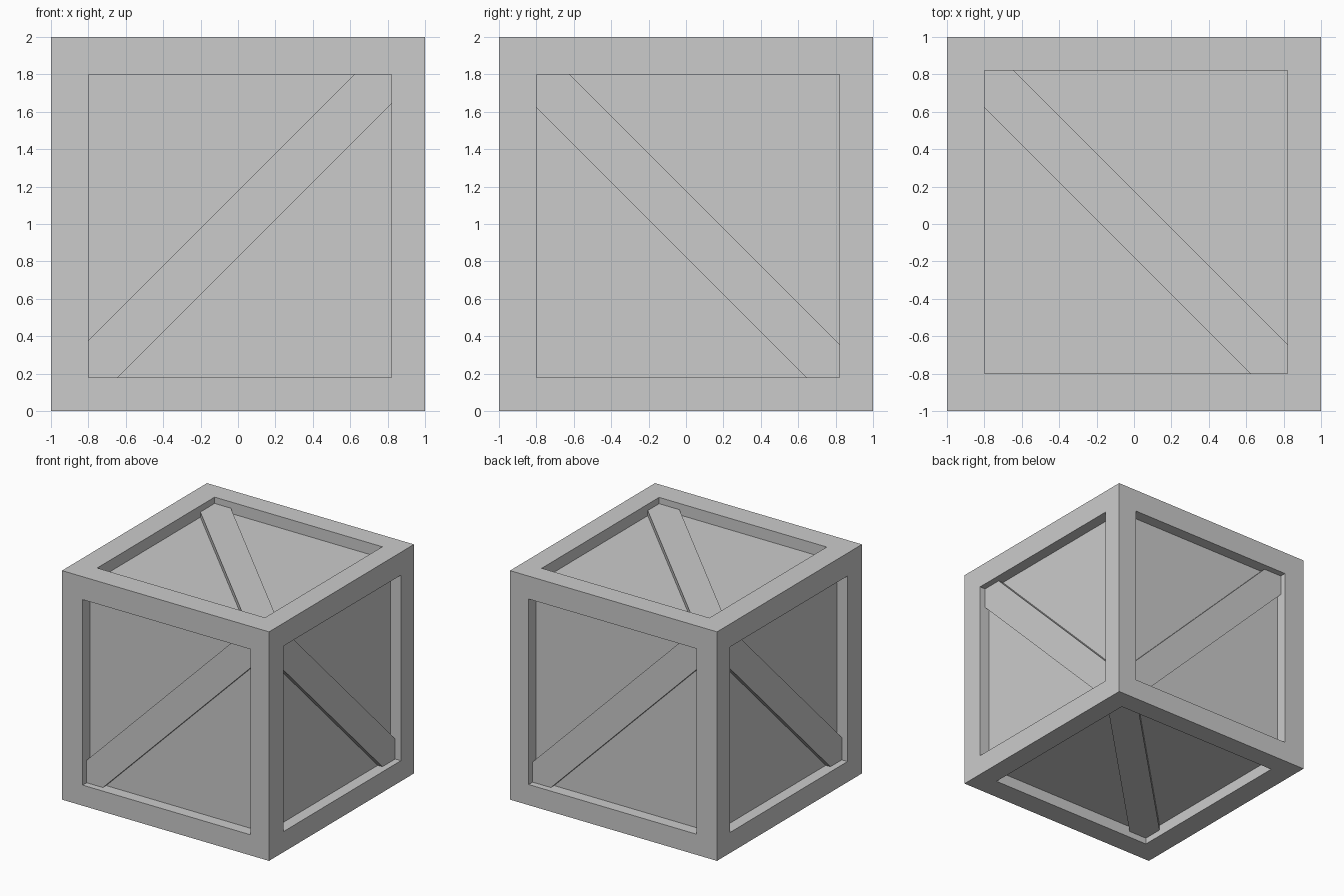
import bpy
from mathutils import Matrix, Vector

if "Cube" in bpy.data.objects:
    bpy.data.objects.remove(bpy.data.objects["Cube"])

CENTRE = Vector((0, 0, 1))
OPEN_CENTRE = Vector((0.01, 0.01, 0.99))   # openings sit slightly off centre
OPEN_SIZE = 1.62


def box(name, size, matrix):
    """Box with its size baked into the mesh."""
    bpy.ops.mesh.primitive_cube_add(size=1)
    ob = bpy.context.object
    ob.name = ob.data.name = name
    ob.data.transform(matrix @ Matrix.Diagonal((*size, 1)))
    return ob


# Outer frame: a cube with a square hole cut through along each axis
frame = box("crate_frame", (2, 2, 2), Matrix.Translation(CENTRE))
cutters = []
for axis in range(3):
    size = [OPEN_SIZE] * 3
    size[axis] = 3
    cutter = box("opening_cutter", size, Matrix.Translation(OPEN_CENTRE))
    cutter.hide_render = True
    mod = frame.modifiers.new("opening", 'BOOLEAN')
    mod.object, mod.operation, mod.solver = cutter, 'DIFFERENCE', 'EXACT'
    cutters.append(cutter)
bpy.ops.object.select_all(action='DESELECT')
frame.select_set(True)
bpy.context.view_layer.objects.active = frame
bpy.ops.object.convert(target='MESH')
for cutter in cutters:
    bpy.data.objects.remove(cutter)

# Inner box forming the recessed panels
box("inner_panels", (1.8, 1.8, 1.8), Matrix.Translation(CENTRE))

# Diagonal brace on every side: outward normal and diagonal direction
BRACES = {
    "front": ((0, -1, 0), (1, 0, 1)),
    "back": ((0, 1, 0), (-1, 0, 1)),
    "right": ((1, 0, 0), (0, -1, 1)),
    "left": ((-1, 0, 0), (0, 1, 1)),
    "top": ((0, 0, 1), (1, -1, 0)),
    "bottom": ((0, 0, -1), (1, 1, 0)),
}
for side, (normal, direction) in BRACES.items():
    n, d = Vector(normal), Vector(direction).normalized()
    turn = Matrix((d, n.cross(d), n)).transposed().to_4x4()
    place = Matrix.Translation(CENTRE + n * 0.905) @ turn
    box(side + "_brace", (2.42, 0.25, 0.08), place)
